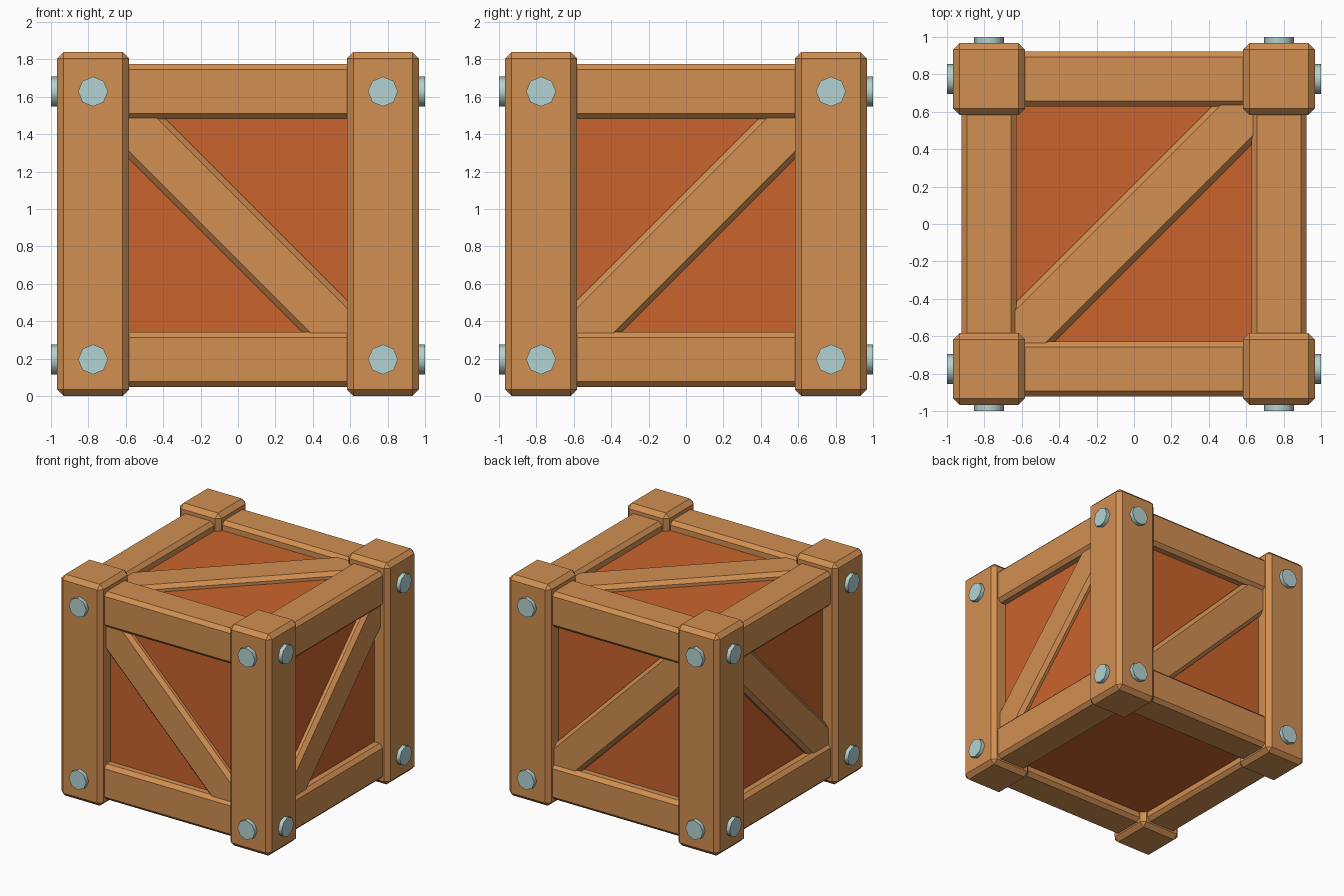
import bpy, bmesh, math
from mathutils import Matrix, Vector

if "Cube" in bpy.data.objects:
    bpy.data.objects.remove(bpy.data.objects["Cube"])


def material(name, rgb):
    m = bpy.data.materials.new(name)
    m.diffuse_color = (*rgb, 1)
    m.use_nodes = True
    m.node_tree.nodes["Principled BSDF"].inputs["Base Color"].default_value = m.diffuse_color
    return m


WOOD = material("light_wood", (0.64, 0.275, 0.085))
PANEL = material("orange_panel", (0.59, 0.128, 0.026))
STEEL = material("pale_steel", (0.45, 0.65, 0.64))


def finish(bm, name, mat):
    mesh = bpy.data.meshes.new(name)
    bm.to_mesh(mesh)
    bm.free()
    mesh.materials.append(mat)
    ob = bpy.data.objects.new(name, mesh)
    bpy.context.collection.objects.link(ob)
    return ob


def box(name, centre, size, mat, bevel=0.0, rot=Matrix()):
    """Box with a one-step chamfer on every edge."""
    bm = bmesh.new()
    bmesh.ops.create_cube(bm, size=1, matrix=Matrix.Diagonal((*size, 1)))
    if bevel:
        bmesh.ops.bevel(bm, geom=bm.edges[:], offset=bevel, offset_type='OFFSET',
                        segments=1, affect='EDGES')
    bm.transform(Matrix.Translation(centre) @ rot)
    return finish(bm, name, mat)


def bolt(name, centre, direction):
    """Eight-sided bolt head along a direction."""
    bm = bmesh.new()
    bmesh.ops.create_cone(bm, cap_ends=True, segments=8, radius1=0.08,
                          radius2=0.08, depth=0.08)
    rot = Vector((0, 0, 1)).rotation_difference(Vector(direction)).to_matrix().to_4x4()
    bm.transform(Matrix.Translation(centre) @ rot)
    ob = finish(bm, name, STEEL)
    for p in ob.data.polygons:
        p.use_smooth = True
    ob.data.set_sharp_from_angle(angle=math.radians(50))


C = 0.775            # post and beam centre line
LOW, HIGH = 0.196, 1.628
MID = 0.89           # middle height of side braces
W = 0.295            # beam width

# Inner box showing as recessed panels
box("inner_panels", (0, 0, 0.9125), (1.69, 1.69, 1.575), PANEL)

for sx in (-1, 1):
    for sy in (-1, 1):
        # Corner posts
        box("corner_post", (sx * C, sy * C, 0.92), (0.385, 0.385, 1.84), WOOD, 0.035)
        # Bolts on both outer faces of each post
        for z in (LOW, HIGH):
            bolt("side_bolt", (sx * 0.96, sy * C, z), (sx, 0, 0))
            bolt("face_bolt", (sx * C, sy * 0.96, z), (0, sy, 0))

for s in (-1, 1):
    # Horizontal rails
    for z in (LOW, HIGH):
        box("cross_rail", (0, s * C, z), (1.45, W, W), WOOD, 0.03)
        box("side_rail", (s * C, 0, z), (W, 1.45, W), WOOD, 0.03)
    # Diagonal braces on the four sides
    box("cross_brace", (0, s * 0.80, MID), (1.82, 0.2, 0.29), WOOD, 0.03,
        Matrix.Rotation(math.radians(45), 4, 'Y'))
    box("side_brace", (s * 0.80, 0, MID), (0.2, 1.82, 0.29), WOOD, 0.03,
        Matrix.Rotation(math.radians(45), 4, 'X'))

# Diagonal brace on the lid
box("lid_brace", (0, 0.005, 1.655), (1.98, 0.295, 0.2), WOOD, 0.03,
    Matrix.Rotation(math.radians(45), 4, 'Z'))
